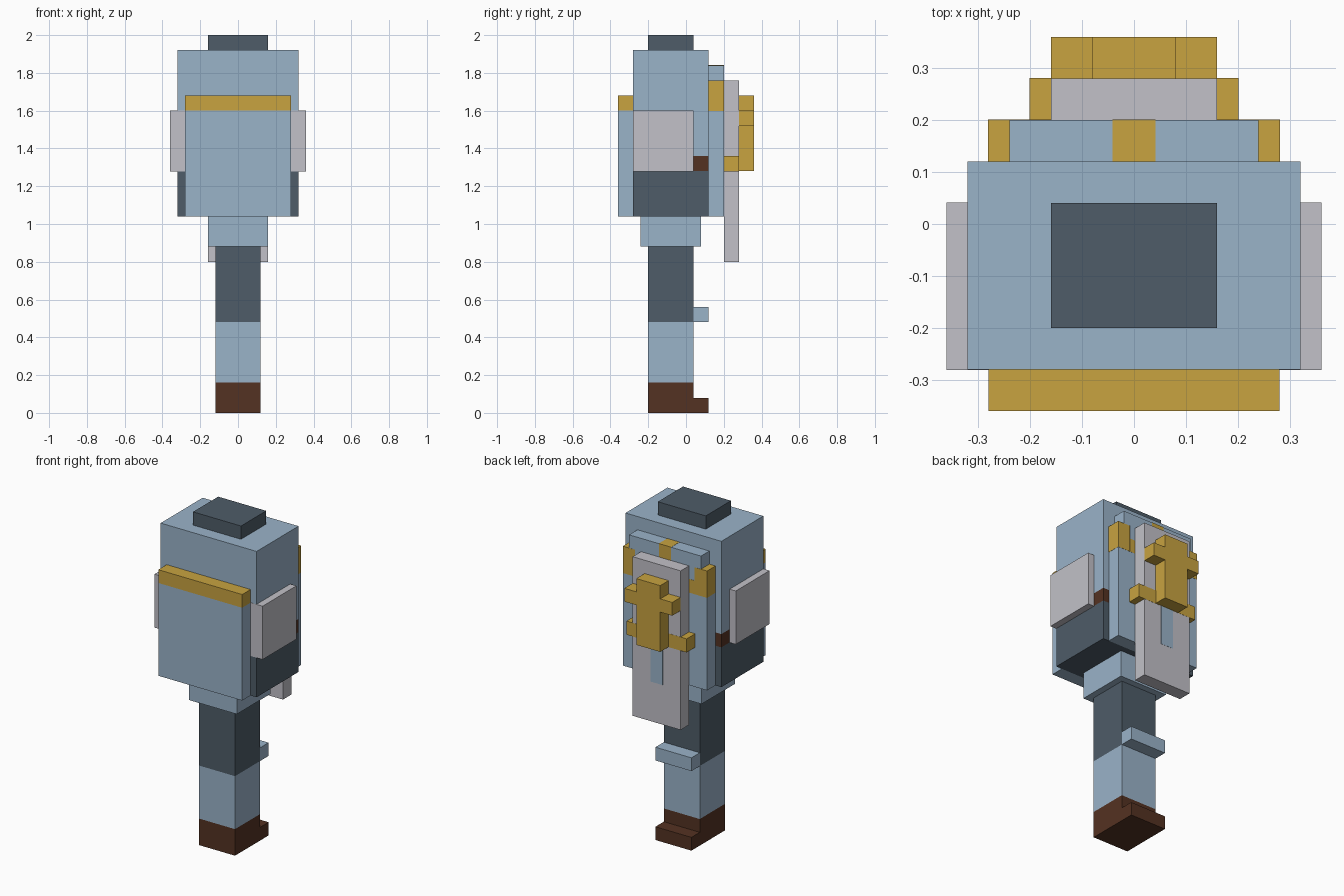
import bpy

if "Cube" in bpy.data.objects:
    bpy.data.objects.remove(bpy.data.objects["Cube"], do_unlink=True)

U = 0.04  # half of one block


def linear(c):
    c /= 255
    return c / 12.92 if c <= 0.04045 else ((c + 0.055) / 1.055) ** 2.4


def material(name, rgb):
    m = bpy.data.materials.new(name)
    m.use_nodes = True
    col = [linear(c) for c in rgb] + [1.0]
    m.diffuse_color = col
    m.node_tree.nodes["Principled BSDF"].inputs["Base Color"].default_value = col
    return m


blue = material("light_blue", (154, 179, 201))
slate = material("dark_slate", (78, 92, 104))
gold = material("gold", (200, 163, 64))
pale = material("pale_grey", (194, 193, 200))
brown = material("dark_brown", (84, 50, 34))


def box(name, mat, x, y, z, grow=0.0):
    """Block from (low, high) ranges in half blocks; grow lifts painted plates clear."""
    corners = [(a, b, c) for a in (0, 1) for b in (0, 1) for c in (0, 1)]
    verts = [[r[i] * U + (grow if i else -grow) for r, i in zip((x, y, z), k)]
             for k in corners]
    faces = [(0, 1, 3, 2), (4, 6, 7, 5), (0, 4, 5, 1),
             (2, 3, 7, 6), (0, 2, 6, 4), (1, 5, 7, 3)]
    mesh = bpy.data.meshes.new(name)
    mesh.from_pydata(verts, [], faces)
    mesh.materials.append(mat)
    obj = bpy.data.objects.new(name, mesh)
    bpy.context.collection.objects.link(obj)
    return obj


def mid(name, mat, half, y, z, grow=0.0):
    return box(name, mat, (-half, half), y, z, grow)


def pair(name, mat, x, y, z, grow=0.0):
    box("left_" + name, mat, x, y, z, grow)
    box("right_" + name, mat, (-x[1], -x[0]), y, z, grow)


# Lower column: foot, shin, thigh and hip
leg = (-5, 1)
mid("foot", brown, 3, leg, (0, 4))
mid("toe", brown, 3, (1, 3), (0, 2))
mid("shin", blue, 3, leg, (4, 12))
mid("thigh", slate, 3, leg, (12, 22))
mid("knee_ledge", blue, 3, (1, 3), (12, 14))
mid("hip", blue, 4, (-6, 2), (22, 26))

# Main block in three bands, with a cap
body = (-7, 3)
mid("body_base", slate, 8, body, (26, 32))
mid("body_belt", brown, 8, body, (32, 34))
mid("body_upper", blue, 8, body, (34, 48))
mid("top_cap", slate, 4, (-5, 1), (48, 50))
pair("side_pad", pale, (7, 9), (-7, 1), (32, 40), 0.001)

# Front plate with gold rim
mid("front_plate", blue, 7, (-9, -7), (26, 40))
mid("front_rim", gold, 7, (-9, -7), (40, 42))

# Back plate with gold corner brackets
back = (3, 5)
mid("back_plate", blue, 7, back, (26, 44))
mid("back_plate_top", blue, 6, back, (44, 46))
mid("back_centre_strip", gold, 1, back, (40, 46), 0.001)
pair("bracket", gold, (5, 7), back, (40, 44), 0.001)
pair("bracket_foot", gold, (3, 5), back, (40, 42), 0.001)

# Long pale slab with gold emblem
mid("slab", pale, 4, (5, 7), (20, 44))
mid("slab_inlay", blue, 1, (6, 7), (26, 32), 0.001)
mid("lower_guard", gold, 5, (5, 7), (32, 34), 0.001)
mid("emblem_stem", gold, 2, (7, 9), (32, 42))
pair("emblem_arm", gold, (2, 4), (7, 9), (38, 40))
